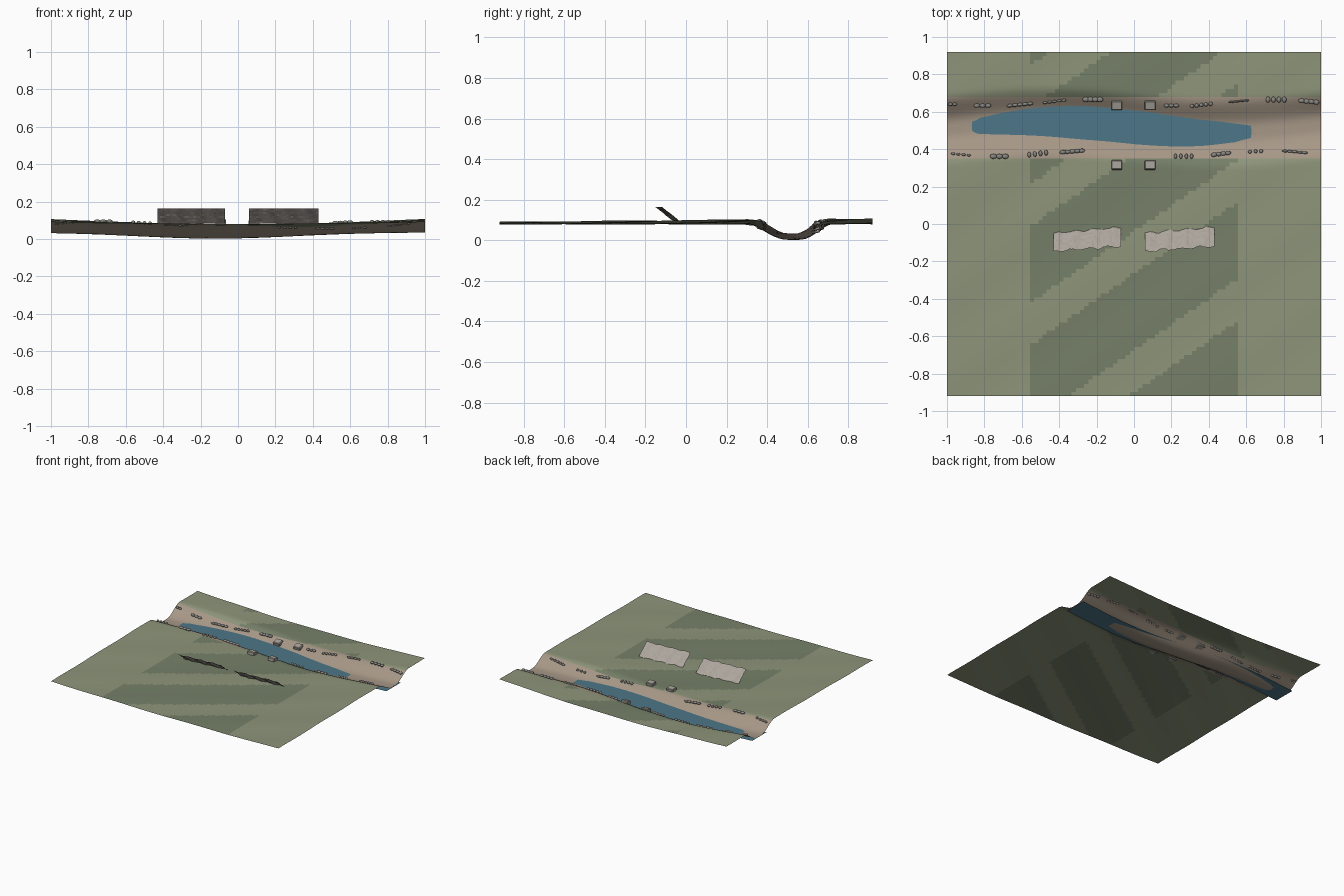
import bpy, bmesh, math, random
from mathutils import Matrix, Vector

if "Cube" in bpy.data.objects:
    bpy.data.objects.remove(bpy.data.objects["Cube"])

random.seed(4)


def material(name, rgb):
    m = bpy.data.materials.new(name)
    m.diffuse_color = (*rgb, 1)
    m.use_nodes = True
    m.node_tree.nodes["Principled BSDF"].inputs["Base Color"].default_value = m.diffuse_color
    return m


grass = material("grass", (0.27, 0.30, 0.195))
dark_grass = material("dark_grass", (0.18, 0.215, 0.14))
earth = material("earth", (0.38, 0.31, 0.24))
blue = material("water", (0.075, 0.18, 0.25))
bag_grey = material("bag_grey", (0.25, 0.24, 0.22))
stone_grey = material("stone", (0.38, 0.36, 0.32))
net_grey = material("net", (0.42, 0.38, 0.34))


def channel_y(x):
    return 0.517 - 0.03 * math.sin(math.pi * x / 0.9)


def height(x, y):
    top = 0.079 + (0.0195 + 0.0095 * y) * x * x
    top += 0.0015 * math.sin(9 * x - 13 * y)
    bed = 0.002 + 0.033 * (1 - math.exp(-((x + 0.12) / 0.6) ** 2))
    s = min(max((abs(y - channel_y(x)) - 0.03) / 0.16, 0), 1)
    return bed + (top - bed) * s * s * (3 - 2 * s)


def grid_object(name, nu, nv, func, mats, pick=None, smooth=True):
    """Sheet from a function of u, v in 0..1."""
    bm = bmesh.new()
    rows = [[bm.verts.new(func(i / nu, j / nv)) for i in range(nu + 1)]
            for j in range(nv + 1)]
    for j in range(nv):
        for i in range(nu):
            f = bm.faces.new((rows[j][i], rows[j][i + 1],
                              rows[j + 1][i + 1], rows[j + 1][i]))
            f.smooth = smooth
            if pick:
                f.material_index = pick(f.calc_center_median())
    return finish(name, bm, mats)


def finish(name, bm, mats):
    me = bpy.data.meshes.new(name)
    bm.to_mesh(me)
    bm.free()
    for m in mats:
        me.materials.append(m)
    ob = bpy.data.objects.new(name, me)
    bpy.context.collection.objects.link(ob)
    return ob


# Terrain sheet: striped grass and a bare earth channel
def ground_point(u, v):
    x, y = 2 * u - 1, 1.84 * v - 0.92
    return x, y, height(x, y)


def ground_colour(c):
    if abs(c.y - 0.52) < 0.16:
        return 2
    t = c.y - 0.69 * c.x + 0.04
    return 1 if abs(c.x) < 0.55 and t % 0.635 < 0.41 else 0


grid_object("terrain", 90, 84, ground_point, [grass, dark_grass, earth], ground_colour)


# Water strip following the channel
def water_point(u, v):
    x = 2 * u - 1
    return x, channel_y(x) + 0.18 * (v - 0.5), 0.028


grid_object("water", 48, 2, water_point, [blue])

# Two leaning, ragged net panels
for name, x0, x1 in (("left_net", -0.43, -0.07), ("right_net", 0.06, 0.43)):
    def net_point(u, v, x0=x0, x1=x1):
        x = x0 + (x1 - x0) * u
        lean = -0.048 + 0.03 * u - 0.1 * v
        ripple = 0.005 * math.sin(u * 23 + 2 * v) + random.uniform(-0.003, 0.003)
        return x, lean + ripple, 0.083 + 0.08 * v
    grid_object(name, 30, 8, net_point, [net_grey], smooth=False)

# Four bevelled footing stones, tilted with the banks
for row, y, tilt in (("back", 0.635, 0.25), ("front", 0.315, -0.1)):
    for side, x in (("left", -0.092), ("right", 0.086)):
        bm = bmesh.new()
        mat = (Matrix.Translation((x, y, height(x, y) + 0.008))
               @ Matrix.Rotation(tilt, 4, 'X') @ Matrix.Diagonal((0.058, 0.05, 0.028, 1)))
        bmesh.ops.create_cube(bm, size=1, matrix=mat)
        bmesh.ops.bevel(bm, geom=bm.edges[:], offset=0.004, segments=1, affect='EDGES')
        finish(f"{row}_{side}_footing", bm, [stone_grey])

# Rows of bags on both banks: x, y, count, spacing, half length, half width, slope
bag_rows = [
    (-0.97, 0.64, 2, 0.024, 0.012, 0.009, 0.0),
    (-0.81, 0.633, 3, 0.03, 0.017, 0.011, 0.0),
    (-0.61, 0.638, 5, 0.027, 0.017, 0.009, 0.1),
    (-0.425, 0.655, 5, 0.025, 0.013, 0.007, 0.12),
    (-0.22, 0.666, 4, 0.025, 0.018, 0.014, 0.0),
    (0.20, 0.633, 3, 0.026, 0.015, 0.01, 0.0),
    (0.36, 0.636, 5, 0.025, 0.011, 0.011, 0.12),
    (0.56, 0.656, 4, 0.026, 0.016, 0.006, 0.1),
    (0.76, 0.665, 4, 0.029, 0.012, 0.016, 0.0),
    (0.935, 0.655, 4, 0.026, 0.017, 0.013, -0.1),
    (-0.925, 0.372, 4, 0.028, 0.011, 0.007, -0.1),
    (-0.72, 0.362, 3, 0.032, 0.018, 0.014, 0.0),
    (-0.515, 0.376, 4, 0.03, 0.01, 0.015, 0.12),
    (-0.33, 0.388, 5, 0.025, 0.018, 0.011, 0.08),
    (0.265, 0.362, 4, 0.029, 0.009, 0.014, 0.0),
    (0.465, 0.375, 4, 0.025, 0.016, 0.012, 0.12),
    (0.65, 0.388, 3, 0.03, 0.01, 0.01, 0.05),
    (0.86, 0.386, 5, 0.026, 0.017, 0.007, -0.08),
]
for n, (x, y, count, step, rx, ry, slope) in enumerate(bag_rows):
    bm = bmesh.new()
    for i in range(count):
        d = (i - (count - 1) / 2) * step
        px, py = x + d, y + d * slope
        if px - rx < -0.998 or px + rx > 1.0:
            continue
        mat = (Matrix.Translation((px, py, height(px, py) + 0.005))
               @ Matrix.Rotation(slope, 4, 'Z') @ Matrix.Diagonal((rx, ry, 0.009, 1)))
        bmesh.ops.create_uvsphere(bm, u_segments=12, v_segments=8, radius=1, matrix=mat)
    for f in bm.faces:
        f.smooth = True
    finish(f"bag_row_{n + 1}", bm, [bag_grey])
